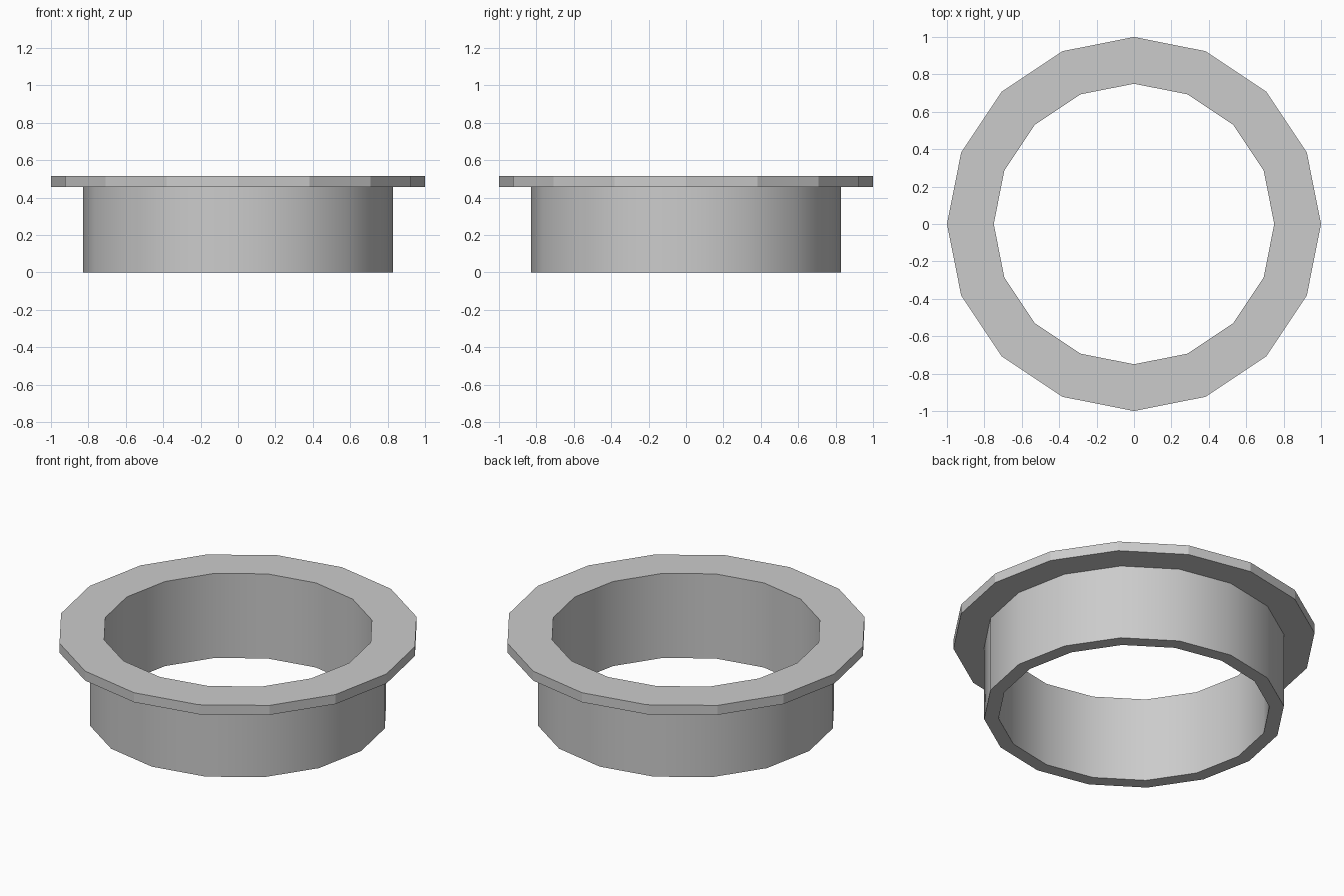
import bpy, bmesh
from math import cos, sin, pi

if "Cube" in bpy.data.objects:
    bpy.data.objects.remove(bpy.data.objects["Cube"])

SIDES = 16
# closed cross-section (radius, height): bore, sleeve wall, flange
PROFILE = [(0.75, 0), (0.83, 0), (0.83, 0.457), (1.0, 0.457), (1.0, 0.515), (0.75, 0.515)]
SMOOTH_SEGMENTS = {1, 5}  # sleeve wall and bore

bm = bmesh.new()
rings = [[bm.verts.new((r * cos(2 * pi * i / SIDES), r * sin(2 * pi * i / SIDES), z))
          for r, z in PROFILE] for i in range(SIDES)]

# revolve the section
n = len(PROFILE)
for i in range(SIDES):
    a, b = rings[i], rings[(i + 1) % SIDES]
    for j in range(n):
        k = (j + 1) % n
        face = bm.faces.new((a[j], b[j], b[k], a[k]))
        face.smooth = j in SMOOTH_SEGMENTS
bmesh.ops.recalc_face_normals(bm, faces=bm.faces[:])

mesh = bpy.data.meshes.new("flanged_collar")
bm.to_mesh(mesh)
bm.free()
collar = bpy.data.objects.new("flanged_collar", mesh)
bpy.context.collection.objects.link(collar)
